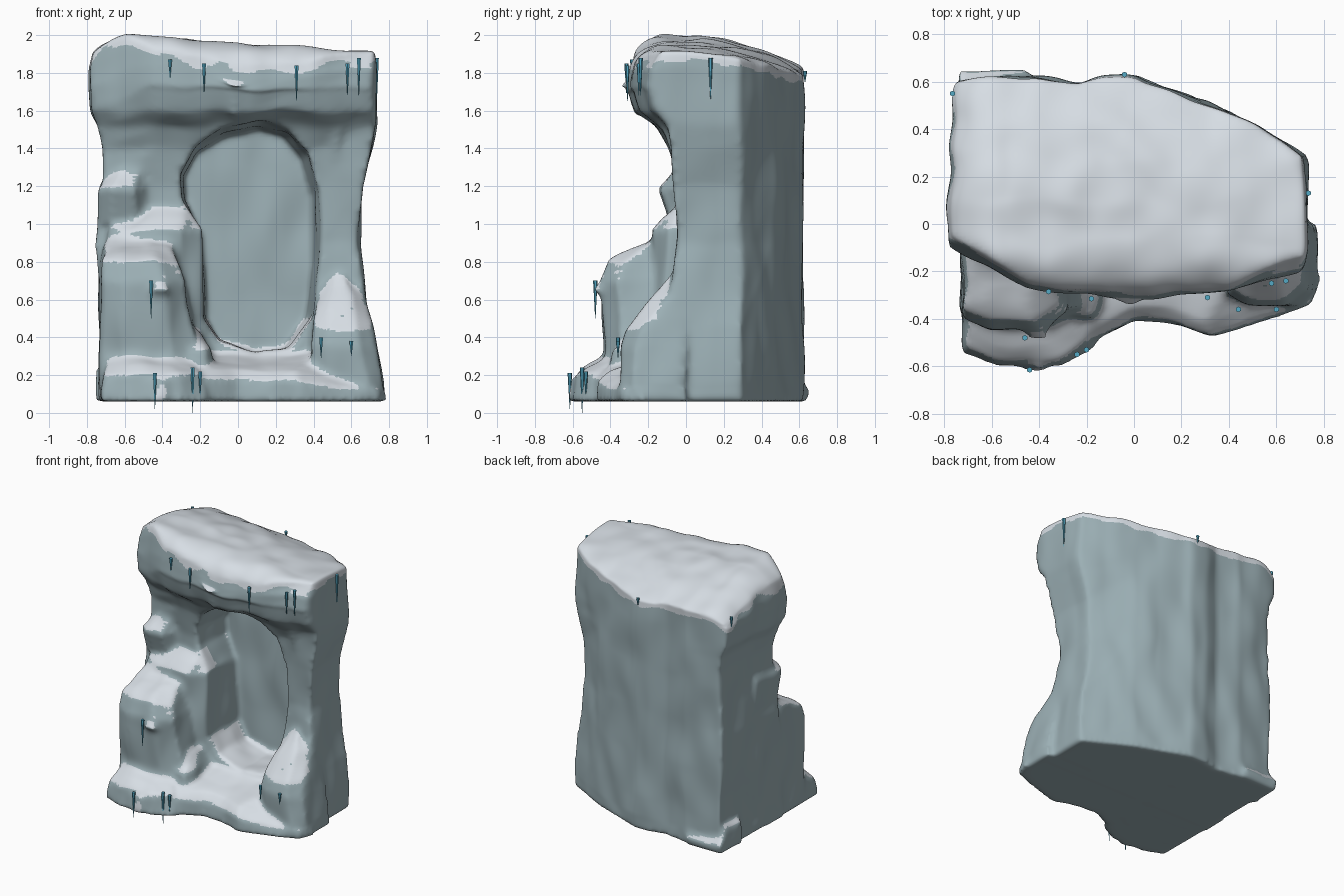
import bpy, bmesh, math
from mathutils import Vector, Matrix, noise

cube = bpy.data.objects.get("Cube")
if cube:
    bpy.data.objects.remove(cube, do_unlink=True)


def material(name, rgb):
    m = bpy.data.materials.new(name)
    m.use_nodes = True
    m.diffuse_color = (*rgb, 1)
    node = next(n for n in m.node_tree.nodes if n.type == 'BSDF_PRINCIPLED')
    node.inputs["Base Color"].default_value = (*rgb, 1)
    node.inputs["Roughness"].default_value = 0.7
    return m


ICE = material("frosted rock", (0.33, 0.43, 0.46))
SNOW = material("snow", (0.68, 0.73, 0.78))
BLUE = material("icicle blue", (0.09, 0.40, 0.56))


def make_object(name, bm):
    bmesh.ops.recalc_face_normals(bm, faces=bm.faces)
    me = bpy.data.meshes.new(name)
    bm.to_mesh(me)
    bm.free()
    ob = bpy.data.objects.new(name, me)
    bpy.context.scene.collection.objects.link(ob)
    return ob


def loft(bm, rings):
    """Closed solid through rings of equal point count."""
    vs = [[bm.verts.new(p) for p in ring] for ring in rings]
    n = len(vs[0])
    for a, b in zip(vs, vs[1:]):
        for i in range(n):
            j = (i + 1) % n
            bm.faces.new((a[i], a[j], b[j], b[i]))
    bm.faces.new(vs[0][::-1])
    bm.faces.new(vs[-1])


def step(bm, levels, yb=0.2):
    """Rounded ledge; each level is z, left x, right x, front y."""
    rings = []
    for z, xl, xr, yf in levels:
        c = (xr - xl) * 0.25
        rings.append([(xl, yf + 0.06, z), (xl + c, yf, z), (xr - c, yf, z),
                      (xr, yf + 0.08, z), (xr, yb, z), (xl, yb, z)])
    loft(bm, rings)


def spike(bm, x, y, top, length, radius, sides=6):
    place = Matrix.Translation((x, y, top - length / 2))
    bmesh.ops.create_cone(bm, cap_ends=True, segments=sides, radius1=0.001,
                          radius2=radius, depth=length, matrix=place)


bm = bmesh.new()

# Main wall with overhanging crown: z, left x, right x, five front depths
BACK = [(0.4, 0.47), (0.0, 0.62), (-0.12, 0.62), (-0.24, 0.59), (-0.42, 0.62)]
WALL = [
    (0.06, -0.74, 0.73, -0.1, -0.1, -0.1, -0.1, -0.1),
    (0.45, -0.73, 0.70, -0.1, -0.1, -0.1, -0.1, -0.1),
    (0.90, -0.75, 0.64, -0.04, -0.05, -0.05, -0.04, -0.04),
    (1.20, -0.72, 0.66, -0.03, -0.04, -0.06, -0.05, -0.06),
    (1.40, -0.72, 0.71, -0.03, -0.08, -0.1, -0.08, -0.08),
    (1.52, -0.74, 0.73, -0.06, -0.14, -0.16, -0.14, -0.1),
    (1.60, -0.78, 0.73, -0.1, -0.23, -0.27, -0.24, -0.16),
    (1.74, -0.79, 0.73, -0.1, -0.28, -0.33, -0.28, -0.2),
    (1.88, -0.79, 0.73, -0.07, -0.27, -0.32, -0.28, -0.19),
    (2.00, -0.77, 0.72, -0.04, -0.25, -0.3, -0.26, -0.13),
]
rings = []
for z, xl, xr, *front in WALL:
    pts = list(zip((xl, -0.43, 0.0, 0.4, xr), front))
    pts += [(xr, 0.29)] + BACK + [(xl + 0.03, 0.6)]
    rings.append([(x, y, z) for x, y in pts])
loft(bm, rings)

# Base slab sloping up towards the alcove and down at the right toe
BASE = [(-0.72, -0.55), (-0.4, -0.63), (-0.18, -0.5), (0.0, -0.41),
        (0.2, -0.43), (0.33, -0.48), (0.6, -0.4), (0.75, -0.34),
        (0.79, -0.24), (0.73, 0.05), (0.66, 0.25), (-0.72, 0.25)]
loft(bm, [[(x * sx, y * sy if y < 0 else y, z - drop * max(0, x - 0.3))
           for x, y in BASE]
          for z, sx, sy, drop in ((0.06, 1, 1, 0), (0.17, 0.99, 0.98, 0.12),
                                  (0.22, 0.96, 0.86, 0.15),
                                  (0.33, 0.9, 0.1, 0))])

# Ledges climbing the left of the front
step(bm, [(0.06, -0.73, -0.15, -0.6), (0.2, -0.72, -0.2, -0.58),
          (0.25, -0.7, -0.24, -0.52), (0.31, -0.68, -0.28, -0.42)])
step(bm, [(0.06, -0.3, -0.12, -0.42), (0.33, -0.3, -0.14, -0.39),
          (0.44, -0.27, -0.2, -0.25)])
step(bm, [(0.06, -0.73, -0.18, -0.45), (0.35, -0.73, -0.22, -0.43),
          (0.7, -0.73, -0.28, -0.45), (0.8, -0.72, -0.32, -0.41),
          (0.88, -0.7, -0.36, -0.28), (0.95, -0.66, -0.45, -0.12)])
step(bm, [(0.58, -0.48, -0.34, -0.4), (0.65, -0.49, -0.34, -0.49),
          (0.73, -0.47, -0.38, -0.39)])
step(bm, [(0.06, -0.7, -0.16, -0.2), (0.97, -0.68, -0.18, -0.17),
          (1.03, -0.56, -0.2, -0.12), (1.14, -0.42, -0.27, 0.0)])
step(bm, [(1.0, -0.74, -0.45, -0.09), (1.19, -0.74, -0.48, -0.15),
          (1.38, -0.6, -0.45, 0.01)])

# Drift on the right of the front
step(bm, [(0.06, 0.42, 0.78, -0.35), (0.36, 0.39, 0.73, -0.35),
          (0.45, 0.4, 0.71, -0.32), (0.62, 0.43, 0.67, -0.17),
          (0.79, 0.5, 0.56, -0.03)], yb=0.0)

# Small drift at the back corner
loft(bm, [[(-0.75, 0.4, z), (-0.42, 0.4, z), (-0.45, y, z), (-0.74, y, z)]
          for z, y in ((0.06, 0.64), (0.12, 0.65), (0.24, 0.55))])

# Fangs under the overhang
spike(bm, -0.02, -0.26, 1.82, 0.28, 0.1)
spike(bm, 0.52, -0.06, 1.6, 0.32, 0.1)
rock = make_object("ice_rock", bm)

# Arched alcove cutter, flaring towards the front
ARCH = [(0.1, 1.5), (-0.08, 1.47), (-0.22, 1.38), (-0.3, 1.25), (-0.29, 1.12),
        (-0.19, 0.95), (-0.18, 0.5), (-0.1, 0.38), (0.08, 0.32), (0.25, 0.35),
        (0.36, 0.5), (0.39, 0.8), (0.39, 1.15), (0.34, 1.35), (0.24, 1.46)]
bm = bmesh.new()
loft(bm, [[((x + 0.1) * sx - 0.1, y, 0.34 + (z - 0.34) * sz) for x, z in ARCH]
          for y, sx, sz in ((0.26, 1, 1), (-0.05, 1.09, 1.03),
                            (-0.7, 1.09, 1.06))])
cutter = make_object("alcove_cutter", bm)
cutter.hide_render = True


# Fuse the solids, cut the alcove, then soften
def remesh(label):
    mod = rock.modifiers.new(label, 'REMESH')
    mod.mode = 'VOXEL'
    mod.voxel_size = 0.017


remesh("fuse")
cut = rock.modifiers.new("alcove", 'BOOLEAN')
cut.operation = 'DIFFERENCE'
cut.object = cutter
remesh("refine")
soft = rock.modifiers.new("soften", 'SMOOTH')
soft.factor = 0.5
soft.iterations = 4
bpy.context.view_layer.update()
dg = bpy.context.evaluated_depsgraph_get()
mesh = bpy.data.meshes.new_from_object(rock.evaluated_get(dg))
rock.modifiers.clear()
rock.data = mesh
bpy.data.objects.remove(cutter, do_unlink=True)


# Domed, tilted top and a gentle weathered surface
def crown_height(x, y):
    fall = 0.45 * y * y if y > 0 else 13 * y ** 4
    return 2.0 - 0.07 * max(0, x + 0.6) - 2 * max(0, -0.55 - x) ** 2 - fall


for v in mesh.vertices:
    p = v.co
    if p.z > 1.7:
        p.z = 1.7 + (p.z - 1.7) * (crown_height(p.x, p.y) - 1.7) / 0.3
    w = noise.noise_vector(Vector((p.x * 6, p.y * 6, p.z * 3)))
    amount = 0.018 * min(1, max(0, (p.z - 0.06) * 10))
    v.co = p + w * amount
mesh.update()

# Snow lies on upward faces and along the crown rim
mesh.materials.clear()
mesh.materials.append(ICE)
mesh.materials.append(SNOW)
for f in mesh.polygons:
    c = f.center
    ragged = noise.noise(c * 7)
    rim = crown_height(c.x, c.y) - 0.04 + ragged * 0.04
    f.material_index = int(f.normal.z > 0.48 + ragged * 0.15 or c.z > rim)
    f.use_smooth = True

# Icicles: x, y, top z, length
ICICLES = [(-0.36, -0.285, 1.87, 0.1), (-0.18, -0.315, 1.85, 0.16),
           (0.31, -0.31, 1.84, 0.19), (0.58, -0.25, 1.85, 0.17),
           (0.64, -0.24, 1.88, 0.2), (0.735, 0.13, 1.88, 0.22),
           (-0.765, 0.55, 1.83, 0.08), (-0.04, 0.63, 1.81, 0.06),
           (-0.46, -0.48, 0.7, 0.2), (0.44, -0.36, 0.4, 0.11),
           (0.6, -0.36, 0.38, 0.08), (-0.44, -0.615, 0.21, 0.19),
           (-0.24, -0.55, 0.24, 0.24), (-0.2, -0.53, 0.22, 0.14)]
bm = bmesh.new()
for x, y, top, length in ICICLES:
    spike(bm, x, y, top, length, 0.012)
icicles = make_object("icicles", bm)
icicles.data.materials.append(BLUE)
